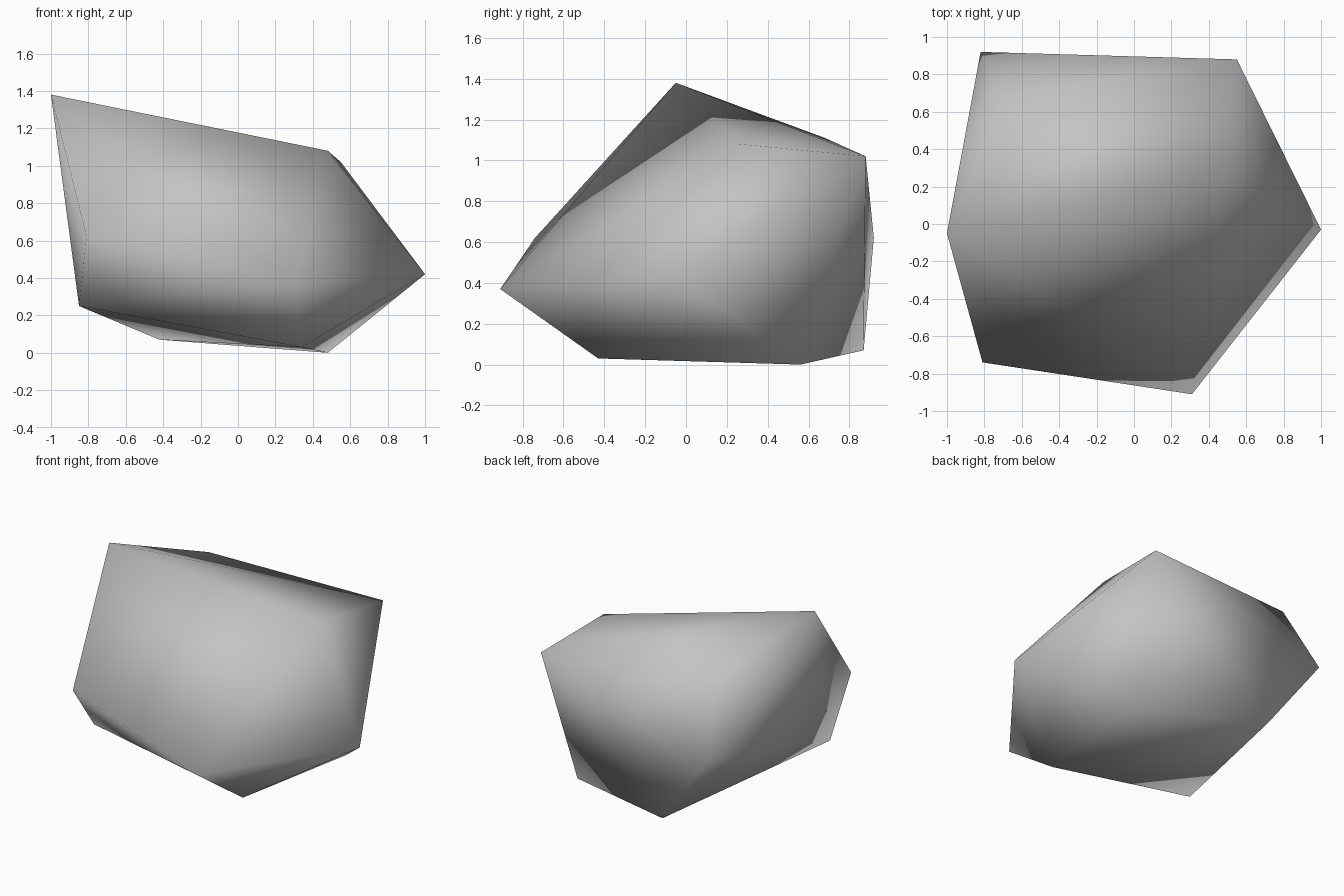
import bpy
import bmesh

default_cube = bpy.data.objects.get("Cube")
if default_cube:
    bpy.data.objects.remove(default_cube, do_unlink=True)

# Stone colour
stone = bpy.data.materials.new("stone_grey")
stone.use_nodes = True
grey = (0.55, 0.55, 0.55, 1)
stone.diffuse_color = grey
stone.node_tree.nodes["Principled BSDF"].inputs["Base Color"].default_value = grey

# Corners of the boulder: crown, waist, base
crown = [(-1, -0.05, 1.38), (-0.71, 0.68, 1.11), (0.48, 0.26, 1.08), (0.55, 0.88, 1.02)]
waist = [(-0.82, 0.92, 0.62), (-0.81, -0.74, 0.62), (1, -0.03, 0.42), (0.31, -0.91, 0.37)]
base = [(-0.85, -0.44, 0.25), (-0.42, 0.87, 0.07), (0.34, -0.43, 0.03), (0.48, 0.56, 0)]

# Wrap the corners in a faceted skin
bm = bmesh.new()
for corner in crown + waist + base:
    bm.verts.new(corner)
bmesh.ops.convex_hull(bm, input=bm.verts)
bmesh.ops.triangulate(bm, faces=bm.faces)
bmesh.ops.recalc_face_normals(bm, faces=bm.faces)

# Soft shading across all facets
for face in bm.faces:
    face.smooth = True
mesh = bpy.data.meshes.new("boulder")
bm.to_mesh(mesh)
bm.free()
mesh.materials.append(stone)
boulder = bpy.data.objects.new("boulder", mesh)
bpy.context.collection.objects.link(boulder)
